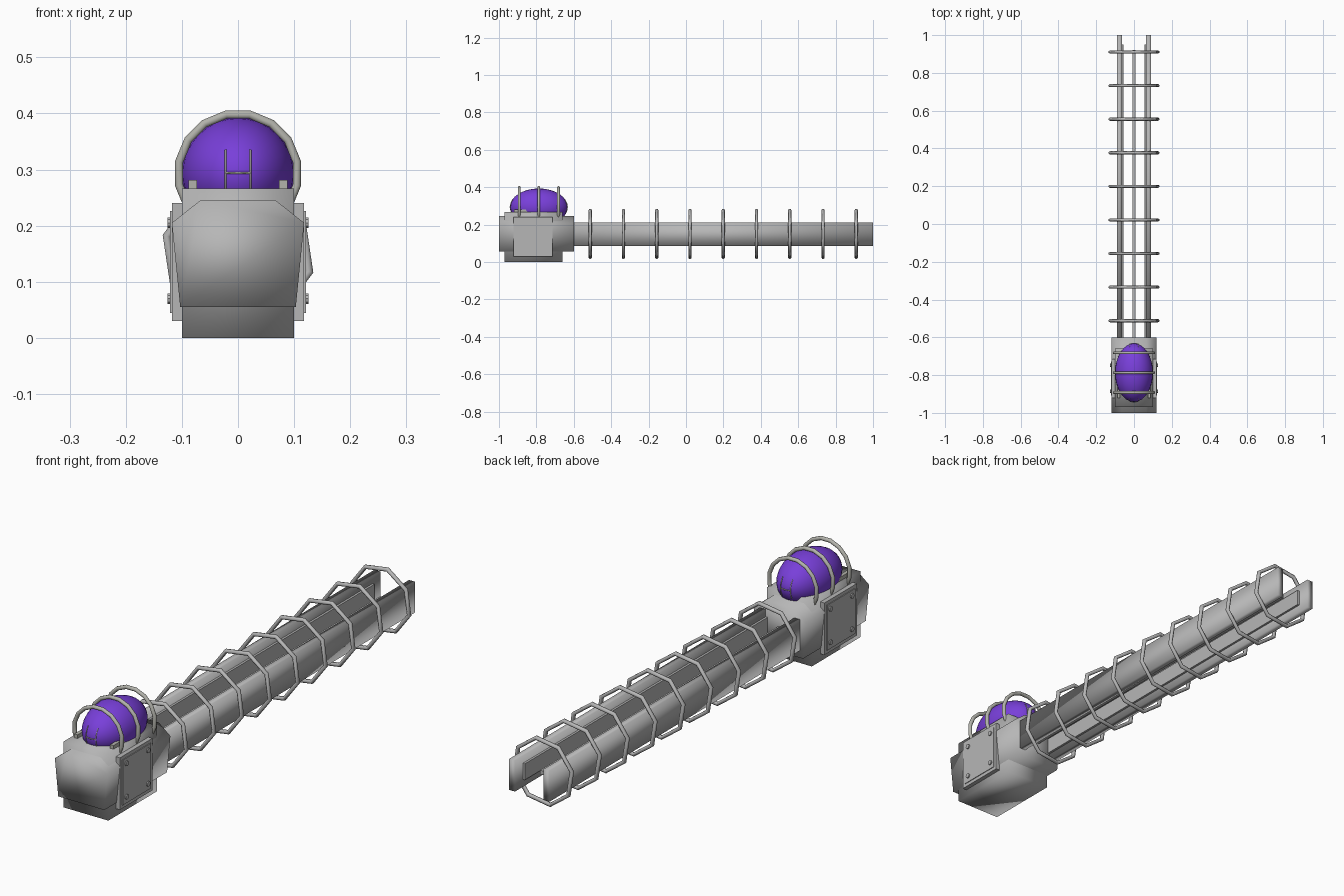
import bpy, bmesh, math
from mathutils import Matrix, Vector

default = bpy.data.objects.get("Cube")
if default:
    bpy.data.objects.remove(default, do_unlink=True)


def material(name, rgb):
    m = bpy.data.materials.new(name)
    m.use_nodes = True
    m.diffuse_color = (*rgb, 1)
    bsdf = next(n for n in m.node_tree.nodes if n.type == 'BSDF_PRINCIPLED')
    bsdf.inputs["Base Color"].default_value = (*rgb, 1)
    return m


GREY = material("steel grey", (0.47, 0.47, 0.47))
WARM = material("warm grey", (0.45, 0.45, 0.41))
PURPLE = material("purple", (0.19, 0.05, 0.70))


def finish(name, bm, mat, smooth=True):
    bmesh.ops.recalc_face_normals(bm, faces=bm.faces)
    for f in bm.faces:
        f.smooth = smooth
    me = bpy.data.meshes.new(name)
    bm.to_mesh(me)
    bm.free()
    me.materials.append(mat)
    ob = bpy.data.objects.new(name, me)
    bpy.context.collection.objects.link(ob)
    return ob


def box(name, x, y, z, mat=GREY, smooth=False):
    """Box from (min, max) pairs."""
    bm = bmesh.new()
    bmesh.ops.create_cube(bm, size=1)
    for v in bm.verts:
        v.co = [(lo + hi) / 2 + c * (hi - lo) for c, (lo, hi) in zip(v.co, (x, y, z))]
    return finish(name, bm, mat, smooth)


def prism(name, outline, y0, y1, mat):
    """Extrude an (x, z) outline along y."""
    bm = bmesh.new()
    face = bm.faces.new([bm.verts.new((x, y0, z)) for x, z in outline])
    ext = bmesh.ops.extrude_face_region(bm, geom=[face])
    moved = [g for g in ext["geom"] if isinstance(g, bmesh.types.BMVert)]
    bmesh.ops.translate(bm, verts=moved, vec=(0, y1 - y0, 0))
    return finish(name, bm, mat)


def hoop(name, y, z, radius, tube, sides, turn, tube_sides, mat):
    """Torus standing across the y axis."""
    bm = bmesh.new()
    loops = []
    for i in range(sides):
        a = turn + math.tau * i / sides
        loop = []
        for j in range(tube_sides):
            b = math.tau * (j + 0.5) / tube_sides
            r = radius + tube * math.cos(b)
            loop.append(bm.verts.new((r * math.cos(a), y + tube * math.sin(b), z + r * math.sin(a))))
        loops.append(loop)
    for i in range(sides):
        p, q = loops[i], loops[(i + 1) % sides]
        for j in range(tube_sides):
            k = (j + 1) % tube_sides
            bm.faces.new((p[j], p[k], q[k], q[j]))
    return finish(name, bm, mat)


def wire(name, points, radius, mat):
    cu = bpy.data.curves.new(name, 'CURVE')
    cu.dimensions = '3D'
    cu.bevel_depth = radius
    cu.bevel_resolution = 1
    cu.use_fill_caps = True
    sp = cu.splines.new('POLY')
    sp.points.add(len(points) - 1)
    for p, co in zip(sp.points, points):
        p.co = (*co, 1)
    cu.materials.append(mat)
    ob = bpy.data.objects.new(name, cu)
    bpy.context.collection.objects.link(ob)


# Head housing: chamfered shell around a taller core
half = [(0.103, 0.055), (0.118, 0.205), (0.066, 0.246)]
prism("head_shell", half + [(-x, z) for x, z in reversed(half)], -1.0, -0.6, GREY)
box("head_core", (-0.1, 0.1), (-0.97, -0.66), (0, 0.266), smooth=True)

# Purple dome, with its poles along the length
DOME = Vector((0, -0.787, 0.293))
SIZE = Vector((0.1, 0.155, 0.1))
bm = bmesh.new()
bmesh.ops.create_uvsphere(bm, u_segments=32, v_segments=16, radius=1,
                          matrix=Matrix.Rotation(math.pi / 2, 4, 'X'))
for v in bm.verts:
    v.co = DOME + v.co * SIZE
finish("dome", bm, PURPLE)


# Thin ladder markings on both ends of the dome
def on_dome(x, z, end):
    dx, dz = x / SIZE.x, (z - DOME.z) / SIZE.z
    return (x, DOME.y + end * (SIZE.y * math.sqrt(1 - dx * dx - dz * dz) + 0.001), z)


for end, label in ((-1, "front"), (1, "back")):
    for x in (-0.022, 0.022):
        wire(f"dome_{label}_bar", [on_dome(x, 0.26 + i * 0.0125, end) for i in range(7)], 0.0018, WARM)
    wire(f"dome_{label}_rung", [on_dome(x, 0.294, end) for x in (-0.022, 0, 0.022)], 0.0018, WARM)

# Guard hoops over the dome
for y in (-0.892, -0.787, -0.682):
    hoop("guard_hoop", y, 0.293, 0.107, 0.008, 16, math.pi / 16, 8, WARM)

# Side plates, bolts, dome clips and tail rails, on both sides
for s, side in ((1, "left"), (-1, "right")):
    def span(a, b):
        return tuple(sorted((s * a, s * b)))

    box(f"{side}_side_plate", span(0.098, 0.118), (-0.922, -0.715), (0.03, 0.24))
    box(f"{side}_raised_panel", span(0.116, 0.121), (-0.908, -0.729), (0.044, 0.226))
    for y in (-0.885, -0.748):
        for z in (0.07, 0.205):
            bm = bmesh.new()
            place = Matrix.Translation((s * 0.121, y, z)) @ Matrix.Rotation(math.pi / 2, 4, 'Y')
            bmesh.ops.create_cone(bm, cap_ends=True, segments=10, radius1=0.01,
                                  radius2=0.01, depth=0.01, matrix=place)
            finish(f"{side}_bolt", bm, GREY, smooth=False)
    box(f"{side}_dome_clip", span(0.073, 0.088), (-0.92, -0.84), (0.262, 0.281), WARM)
    box(f"{side}_rail", span(0.064, 0.09), (-0.62, 1.0), (0.085, 0.21), smooth=True)
    box(f"{side}_rail_inner_strip", span(0.055, 0.066), (-0.62, 0.95), (0.115, 0.18))

# Thin centre rod and the eight-sided rings around the tail
box("centre_rod", (-0.008, 0.008), (-0.62, 0.92), (0.14, 0.156))
for i in range(9):
    hoop("tail_ring", -0.512 + 0.1778 * i, 0.15, 0.131, 0.0085, 8, math.radians(-14), 6, GREY)
